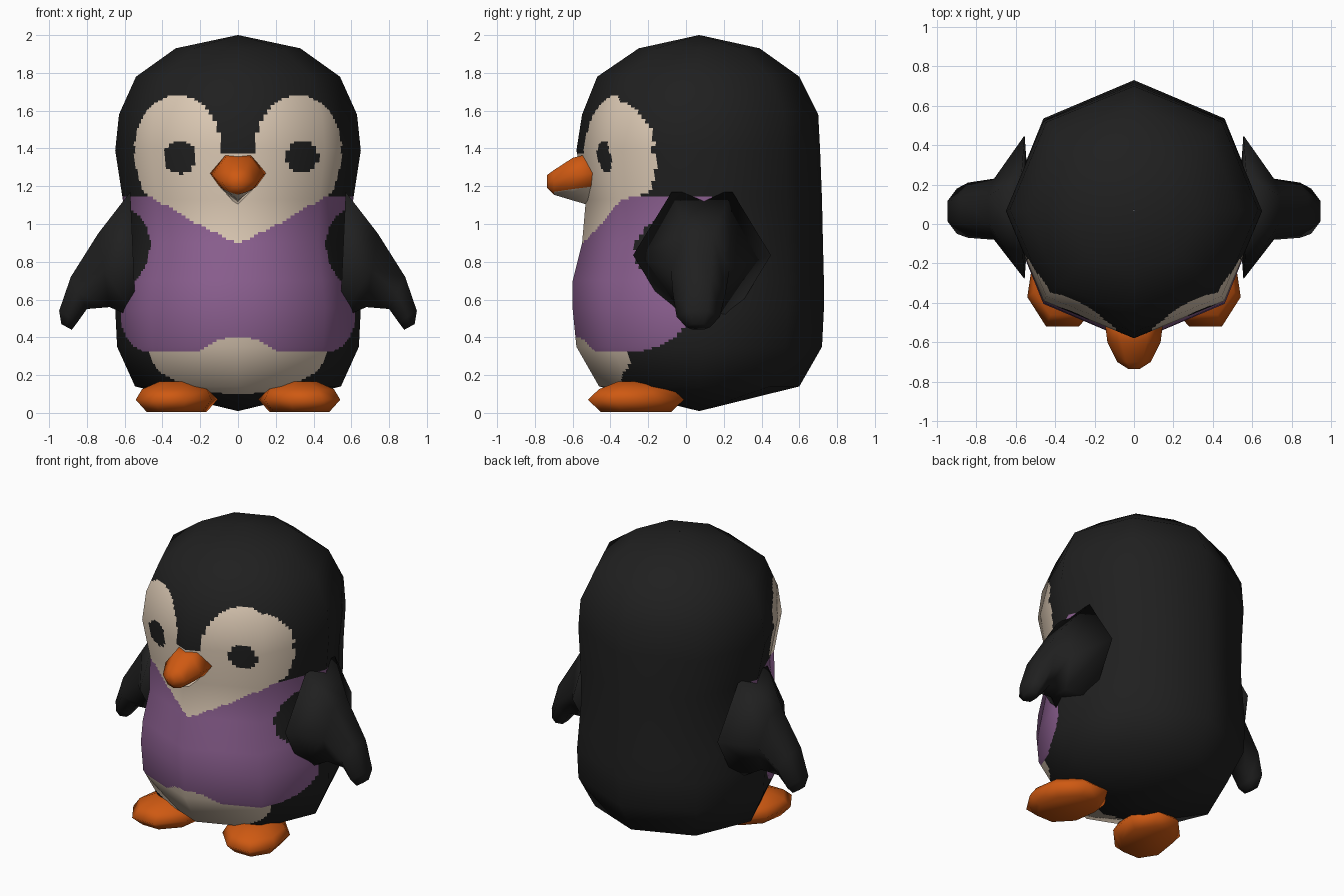
import bpy, bmesh, math
from mathutils import Vector

if "Cube" in bpy.data.objects:
    bpy.data.objects.remove(bpy.data.objects["Cube"])


def material(name, rgb):
    m = bpy.data.materials.new(name)
    m.diffuse_color = (*rgb, 1)
    m.use_nodes = True
    m.node_tree.nodes["Principled BSDF"].inputs["Base Color"].default_value = m.diffuse_color
    return m


BLACK = material("black", (0.014, 0.014, 0.014))
CREAM = material("cream", (0.72, 0.59, 0.46))
PURPLE = material("purple", (0.27, 0.12, 0.29))
ORANGE = material("orange", (0.62, 0.10, 0.006))


def add_object(name, mesh, mats):
    ob = bpy.data.objects.new(name, mesh)
    bpy.context.collection.objects.link(ob)
    for m in mats:
        mesh.materials.append(m)
    return ob


def tube_mesh(name, rings):
    """Quads between closed rings, listed from top to bottom."""
    n = len(rings[0])
    faces = [(i * n + j, (i + 1) * n + j, (i + 1) * n + (j + 1) % n, i * n + (j + 1) % n)
             for i in range(len(rings) - 1) for j in range(n)]
    me = bpy.data.meshes.new(name)
    me.from_pydata([p for r in rings for p in r], [], faces)
    me.update()
    return me


def loft(name, rings, mats, mirror=False):
    """Closed, smooth shaded part through a list of rings."""
    me = tube_mesh(name, rings)
    bm = bmesh.new()
    bm.from_mesh(me)
    bm.verts.ensure_lookup_table()
    n = len(rings[0])
    bm.faces.new(bm.verts[:n])
    bm.faces.new(bm.verts[-n:])
    bmesh.ops.recalc_face_normals(bm, faces=bm.faces)
    for f in bm.faces:
        f.smooth = True
    bm.to_mesh(me)
    bm.free()
    ob = add_object(name, me, mats)
    if mirror:
        ob.modifiers.new("mirror", 'MIRROR')
    return ob


def lookup(table, t):
    """Piecewise linear value, table in descending order of key."""
    for (a, va), (b, vb) in zip(table, table[1:]):
        if b <= t <= a:
            return vb + (va - vb) * (t - b) / (a - b)
    return -9


# Body: eight-sided rings (height, half width, front y, back y)
PROFILE = [(2.0, .002, .068, .072), (1.93, .33, -.25, .39), (1.78, .54, -.47, .60),
           (1.58, .63, -.55, .70), (1.39, .65, -.58, .71), (1.13, .61, -.53, .72),
           (.90, .60, -.55, .725), (.70, .63, -.60, .73), (.55, .65, -.60, .73),
           (.35, .64, -.58, .72), (.14, .545, -.46, .60), (.01, .002, .068, .072)]
SIDES, ACROSS, DOWN = 8, 20, 16
coarse = []
for z, w, yf, yb in PROFILE:
    angles = [k * math.tau / SIDES for k in range(SIDES)]
    coarse.append([Vector((w * math.cos(a), (yf + yb) / 2 + (yb - yf) / 2 * math.sin(a), z))
                   for a in angles])
cage = tube_mesh("cage", coarse)
normals = [[cage.vertices[i * SIDES + j].normal.copy() for j in range(SIDES)]
           for i in range(len(coarse))]
normals[0] = [Vector((0, 0, 1))] * SIDES
normals[-1] = [Vector((0, 0, -1))] * SIDES
bpy.data.meshes.remove(cage)


def refine(grid):
    """Bilinear refinement, so that the markings get clean edges."""
    out = []
    for i in range(len(grid) - 1):
        for s in range(DOWN + (i == len(grid) - 2)):
            row = [a.lerp(b, s / DOWN) for a, b in zip(grid[i], grid[i + 1])]
            out.append([row[j].lerp(row[(j + 1) % SIDES], t / ACROSS)
                        for j in range(SIDES) for t in range(ACROSS)])
    return out


# Rear limit of the purple chest by height
CHEST_EDGE = [(1.15, .14), (1.10, .10), (1.05, -.10), (1.0, -.20), (.9, -.27), (.8, -.27),
              (.72, -.20), (.66, -.05), (.6, 0), (.47, 0), (.4, -.06), (.35, -.15), (.31, -.3)]


def marking(p):
    x, y, z = abs(p.x), p.y, p.z
    if y > .15:
        return 0
    ex = .34 if p.x > 0 else .305
    if math.hypot((x - ex) / .085, (z - 1.355) / .087) < 1:      # eyes
        return 0
    if math.hypot((x - .32) / .228, (z - 1.40) / .28) < 1 and z > 1.3:
        return 1
    chin = .9 + .27 * (x / .5) ** 1.15
    if chin < z < 1.37 and x < .548 - .9 * max(0, 1.4 - z) ** 2:  # face
        return 1
    hem = .32 + .08 * max(0, 1 - (x / .22) ** 2)
    if hem < z < 1.15 and y < lookup(CHEST_EDGE, z):             # chest
        return 2
    if z <= hem and y < -.1 and math.hypot(x / .47, (z - .33) / .23) < 1:
        return 1
    return 0


body_mesh = tube_mesh("body", refine(coarse))
for f in body_mesh.polygons:
    f.use_smooth = True
add_object("body", body_mesh, [BLACK, CREAM, PURPLE])
for f in body_mesh.polygons:
    f.material_index = marking(f.center)
body_mesh.normals_split_custom_set_from_vertices(
    [n.normalized() for row in refine(normals) for n in row])

# Wings: outer edge (x, z), inner edge (x, z), front y, back y
WING = [((.57, 1.17), (.54, .50), -.28, .45), ((.74, .95), (.68, .56), -.08, .23),
        ((.885, .72), (.80, .55), -.07, .21), ((.947, .54), (.85, .48), -.05, .18),
        ((.935, .47), (.88, .44), 0, .13)]
wing_rings = []
for (ox, oz), (ix, iz), y0, y1 in WING:
    ya, yb = y0 + (y1 - y0) * .28, y0 + (y1 - y0) * .72
    mx, mz = (ox + ix) / 2, (oz + iz) / 2
    wing_rings.append([(ox, ya, oz), (ox, yb, oz), (mx, y1, mz),
                       (ix, yb, iz), (ix, ya, iz), (mx, y0, mz)])
loft("wings", wing_rings, [BLACK], mirror=True)

# Beak: y, then half-section points (x, z); the underside is cream
BEAK = [(-.48, (.07, 1.38), (.15, 1.27), (.10, 1.20), 1.09),
        (-.60, (.065, 1.35), (.135, 1.26), (.08, 1.185), 1.125),
        (-.70, (.04, 1.285), (.085, 1.225), (.05, 1.17), 1.155),
        (-.735, (.015, 1.26), (.03, 1.225), (.02, 1.20), 1.19)]
beak_rings = []
for y, top, side, low, keel in BEAK:
    half = (top, side, low)
    beak_rings.append([(x, y, z) for x, z in half] + [(0, y, keel)]
                      + [(-x, y, z) for x, z in reversed(half)])
beak = loft("beak", beak_rings, [ORANGE, CREAM])
for f in beak.data.polygons:
    if f.normal.z < -.3 and abs(f.center.x) < .06 and f.center.y > -.69:
        f.material_index = 1

# Feet: height, half width, half length; toes splay outward
FOOT = [(.165, .09, .10), (.125, .175, .20), (.07, .205, .26), (.005, .15, .19)]
foot_rings = []
for z, rx, ry in FOOT:
    ring = []
    for k in range(8):
        a = (k + .5) * math.tau / 8
        dx, dy = rx * 1.06 * math.cos(a), ry * 1.06 * math.sin(a)
        ring.append((.325 + dx - .15 * dy, -.265 + dy, z))
    foot_rings.append(ring)
loft("feet", foot_rings, [ORANGE], mirror=True)
